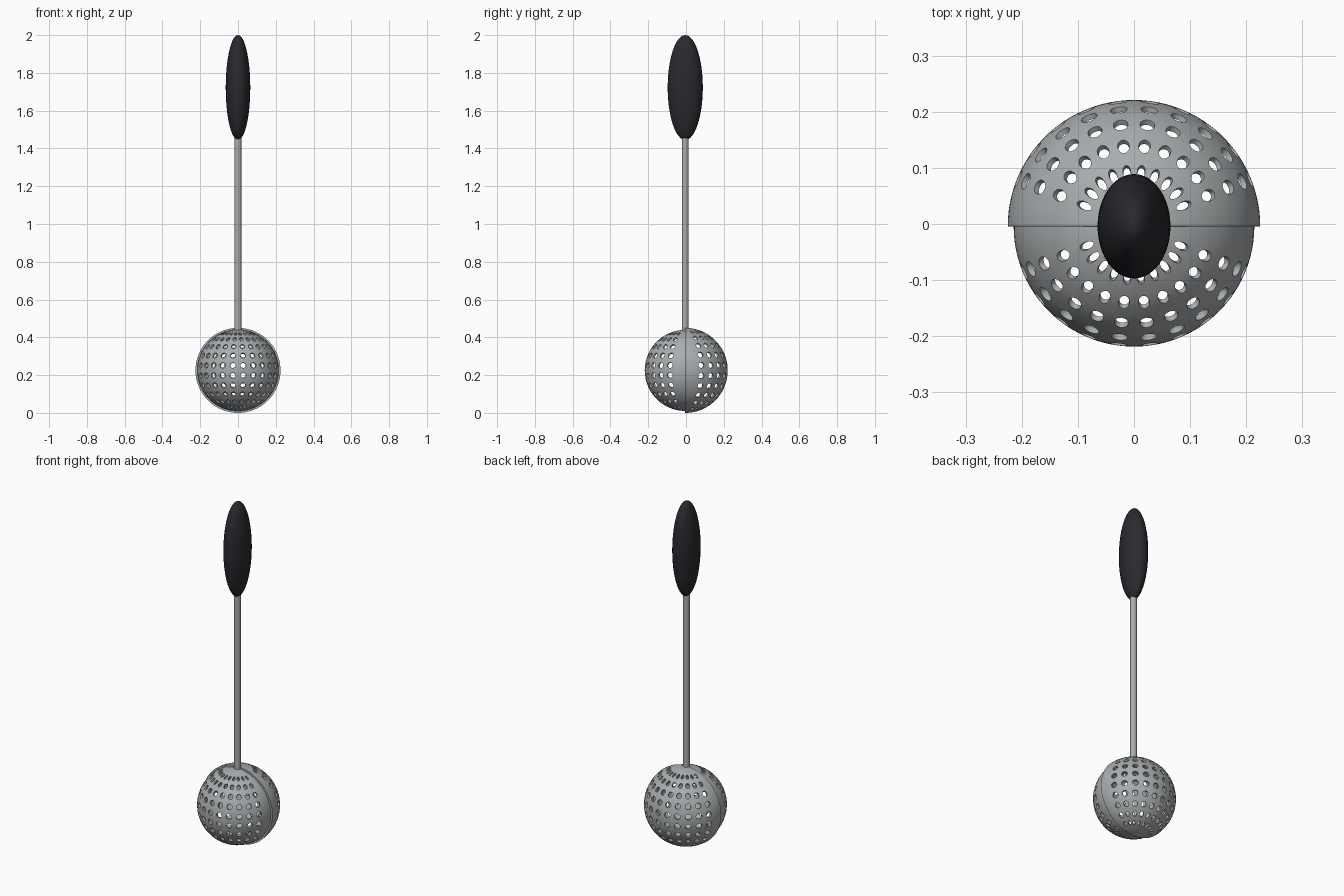
import bpy, bmesh, math
from mathutils import Vector

if "Cube" in bpy.data.objects:
    bpy.data.objects.remove(bpy.data.objects["Cube"])

CY, CZ = -0.004, 0.225     # seam plane and ball centre


def material(name, rgb):
    m = bpy.data.materials.new(name)
    m.diffuse_color = (*rgb, 1)
    m.use_nodes = True
    m.node_tree.nodes["Principled BSDF"].inputs["Base Color"].default_value = m.diffuse_color
    return m


steel = material("steel grey", (0.40, 0.42, 0.43))
black = material("dark handle", (0.022, 0.022, 0.028))


def smooth(obj, angle):
    bpy.ops.object.select_all(action='DESELECT')
    obj.select_set(True)
    bpy.context.view_layer.objects.active = obj
    bpy.ops.object.shade_smooth_by_angle(angle=math.radians(angle))


# Longitude / latitude grid lines: ten perforated cells plus a plain border
LON = [-90 + 15 * i for i in range(13)]
LAT = [-90] + [14.4 * (i - 5) for i in range(11)] + [90]
SIDE = 4                   # segments along each cell edge


def half_ball(name, radius, side, thickness):
    bm = bmesh.new()

    def vert(lon, lat):
        a, b = math.radians(lon), math.radians(lat)
        return bm.verts.new(radius * Vector((math.sin(a) * math.cos(b),
                                             side * math.cos(a) * math.cos(b), math.sin(b))))

    for i in range(12):
        for j in range(12):
            x0, x1, y0, y1 = LON[i], LON[i + 1], LAT[j], LAT[j + 1]
            if 0 < i < 11 and 0 < j < 11:
                # perforated cell: square rim joined to a round hole
                mx, my = (x0 + x1) / 2, (y0 + y1) / 2
                rim, hole = [], []
                for k in range(4 * SIDE):
                    q, t = divmod(k, SIDE)
                    u, v = -1 + 2 * t / SIDE, -1
                    for _ in range(q):
                        u, v = -v, u
                    ang = math.atan2(v, u)
                    rim.append(vert(mx + u * (x1 - x0) / 2, my + v * (y1 - y0) / 2))
                    hole.append(vert(mx + 4.2 * math.cos(ang), my + 3.95 * math.sin(ang)))
                for k in range(4 * SIDE):
                    n = (k + 1) % (4 * SIDE)
                    bm.faces.new((rim[k], rim[n], hole[n], hole[k]))
            else:
                # plain border cell
                g = [[vert(x0 + (x1 - x0) * p / SIDE, y0 + (y1 - y0) * q / SIDE)
                      for q in range(SIDE + 1)] for p in range(SIDE + 1)]
                for p in range(SIDE):
                    for q in range(SIDE):
                        bm.faces.new((g[p][q], g[p + 1][q], g[p + 1][q + 1], g[p][q + 1]))
    bmesh.ops.remove_doubles(bm, verts=bm.verts, dist=1e-5)
    bm.normal_update()
    flip = [f for f in bm.faces if f.normal.dot(f.calc_center_median()) < 0]
    bmesh.ops.reverse_faces(bm, faces=flip)
    me = bpy.data.meshes.new(name)
    bm.to_mesh(me)
    bm.free()
    obj = bpy.data.objects.new(name, me)
    bpy.context.collection.objects.link(obj)
    obj.location = (0, CY, CZ)
    me.materials.append(steel)
    smooth(obj, 40)
    mod = obj.modifiers.new("shell", 'SOLIDIFY')
    mod.thickness = thickness
    mod.offset = -1
    bpy.ops.object.modifier_apply(modifier=mod.name)
    smooth(obj, 40)


# Perforated ball: the front half is slightly smaller and nests into the back half
half_ball("back_strainer_half", 0.225, 1, 0.010)
half_ball("front_strainer_half", 0.2145, -1, 0.010)

# Rod
bpy.ops.mesh.primitive_cylinder_add(vertices=32, radius=0.018, depth=1.04,
                                    location=(0, CY, 0.96))
rod = bpy.context.object
rod.name = "rod"
rod.data.materials.append(steel)
smooth(rod, 40)

# Flattened oval handle
bpy.ops.mesh.primitive_uv_sphere_add(segments=48, ring_count=32, radius=1,
                                     location=(0, CY, 1.7225))
grip = bpy.context.object
grip.name = "handle"
grip.scale = (0.065, 0.093, 0.2775)
bpy.ops.object.transform_apply(location=False, rotation=False, scale=True)
grip.data.materials.append(black)
smooth(grip, 60)
